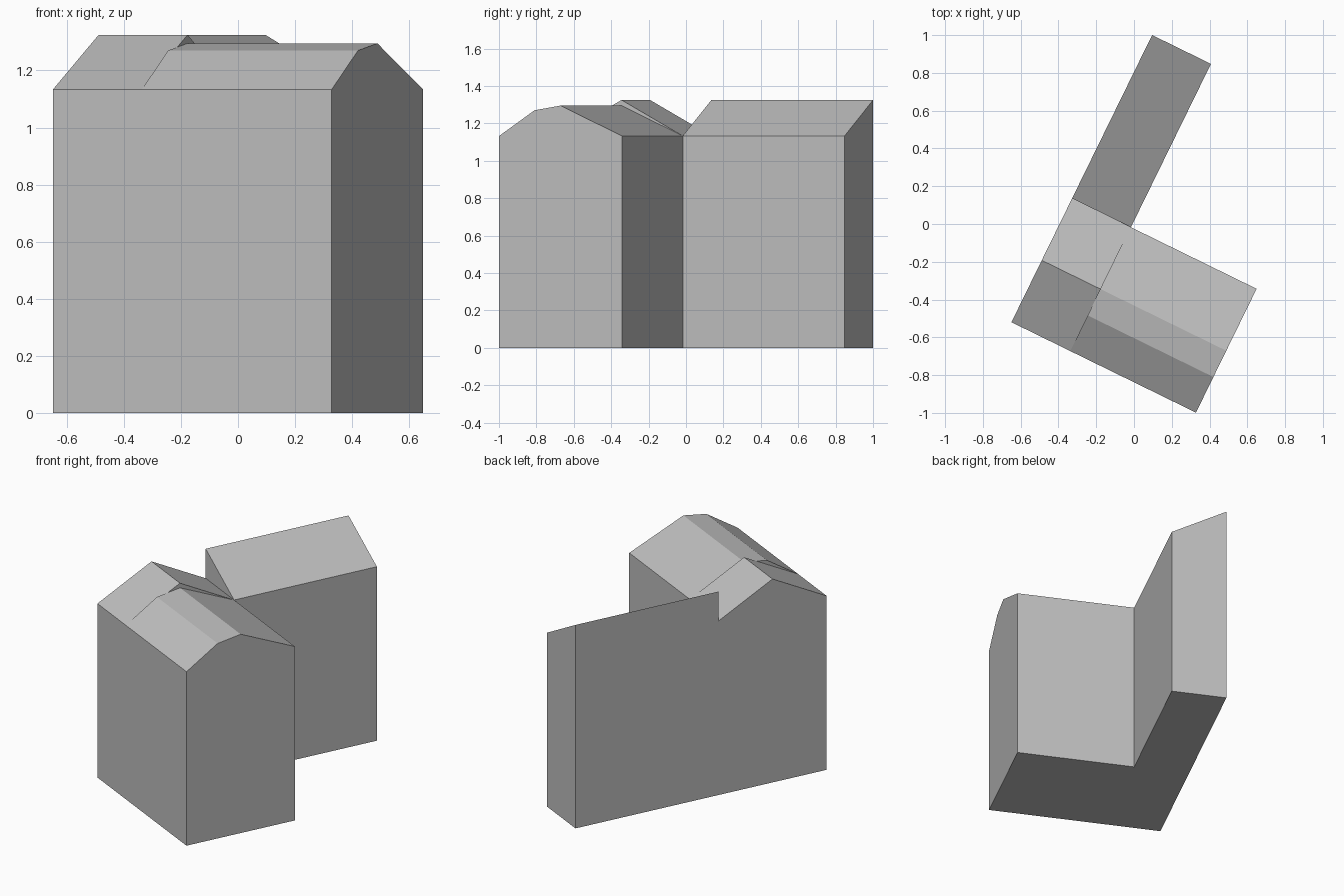
import bpy, bmesh, math
from mathutils import Vector

cube = bpy.data.objects.get("Cube")
if cube:
    bpy.data.objects.remove(cube, do_unlink=True)

# One plain grey for the whole building
grey = bpy.data.materials.new("plain grey")
grey.use_nodes = True
colour = (0.52, 0.52, 0.52, 1)
grey.diffuse_color = colour
grey.node_tree.nodes["Principled BSDF"].inputs["Base Color"].default_value = colour

# Plan sizes in the building's own axes, from its front left corner
TURN = math.radians(-26.1)
CORNER = (-0.649, -0.52, 0)
LENGTH, DEPTH, TOTAL, BAY = 1.088, 0.73, 1.693, 0.347
EAVE, RIDGE, LOW_RIDGE = 1.133, 1.325, 1.295


def extrude_shell(name, outline, step, closed, caps):
    """Sweep an outline by a step; caps chooses the start and end faces."""
    bm = bmesh.new()
    start = [bm.verts.new(p) for p in outline]
    end = [bm.verts.new(Vector(p) + Vector(step)) for p in outline]
    n = len(outline)
    for i in range(n if closed else n - 1):
        j = (i + 1) % n
        bm.faces.new((start[i], start[j], end[j], end[i]))
    for ring, wanted in zip((start, end), caps):
        if wanted:
            bm.faces.new(ring)
    bmesh.ops.recalc_face_normals(bm, faces=bm.faces)
    mesh = bpy.data.meshes.new(name)
    bm.to_mesh(mesh)
    bm.free()
    mesh.materials.append(grey)
    obj = bpy.data.objects.new(name, mesh)
    obj.location = CORNER
    obj.rotation_euler.z = TURN
    bpy.context.collection.objects.link(obj)
    return obj


# Walls and floor on an L-shaped plan
plan = [(0, 0), (LENGTH, 0), (LENGTH, DEPTH), (BAY, DEPTH), (BAY, TOTAL), (0, TOTAL)]
extrude_shell("walls", [(x, y, 0) for x, y in plan], (0, 0, EAVE), True, (True, False))

# Corner bay: symmetric gable roof
gable = [(0, EAVE), (DEPTH / 2, RIDGE), (DEPTH, EAVE)]
extrude_shell("corner_roof", [(0, y, z) for y, z in gable], (BAY, 0, 0), False, (True, True))

# Main block: roof with a broken front slope
broken = [(0, EAVE), (0.21, 1.27), (DEPTH / 2, LOW_RIDGE), (DEPTH, EAVE)]
extrude_shell("main_roof", [(BAY, y, z) for y, z in broken],
              (LENGTH - BAY, 0, 0), False, (True, True))

# Rear wing: single-pitch roof, high along the outer wall
pitch = [(0, EAVE), (0, RIDGE), (BAY, EAVE)]
extrude_shell("wing_roof", [(x, DEPTH, z) for x, z in pitch],
              (0, TOTAL - DEPTH, 0), False, (True, True))
